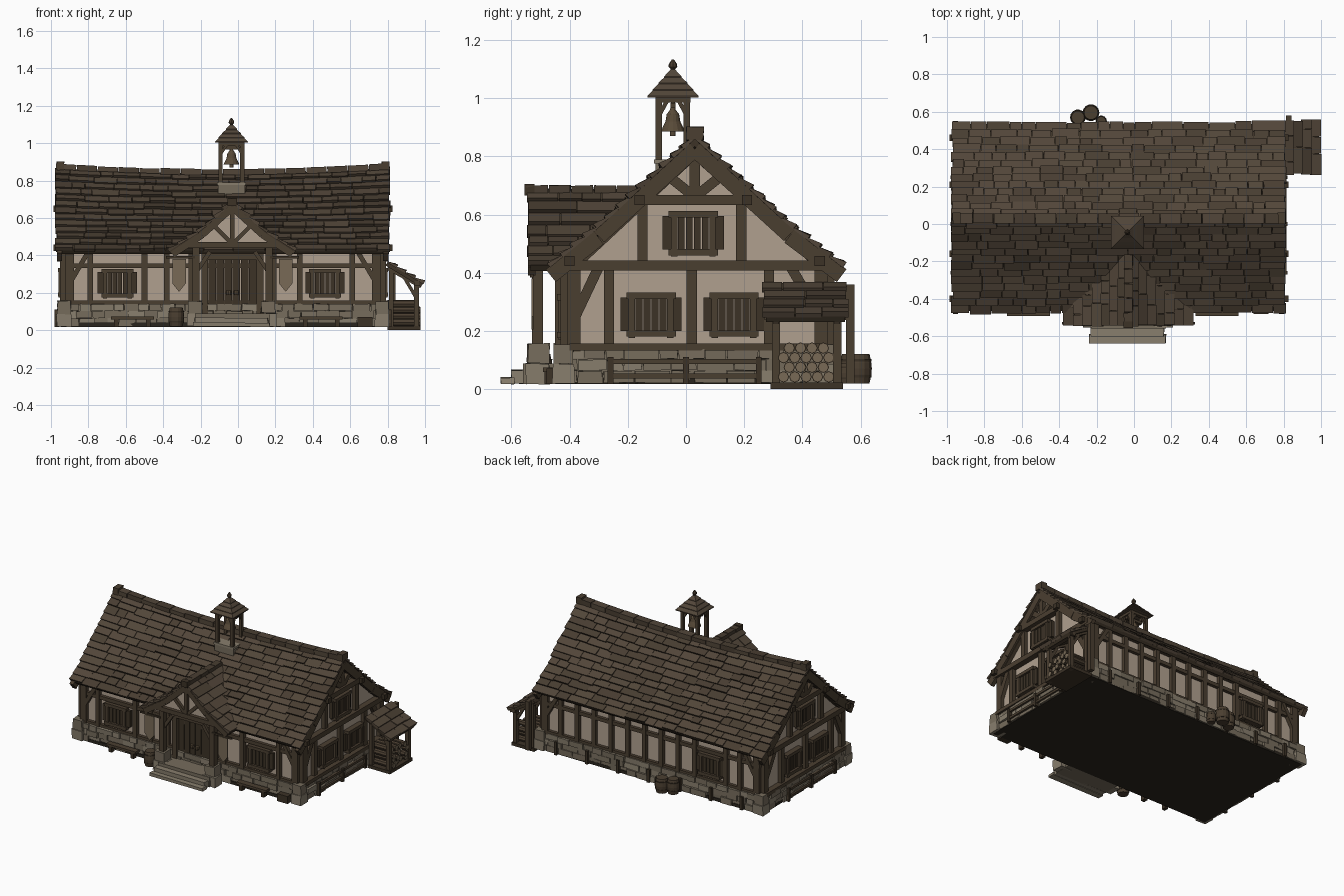
import bpy, bmesh, math, random
from mathutils import Vector as V

if "Cube" in bpy.data.objects:
    bpy.data.objects.remove(bpy.data.objects["Cube"])
random.seed(7)
R = random.uniform

def srgb(*c):
    return tuple(((v / 255 + .055) / 1.055) ** 2.4 for v in c) + (1,)
COL = {'shingle': (82, 70, 57), 'shingle_dark': (72, 61, 49), 'timber': (74, 62, 48), 'timber_dark': (60, 50, 38),
       'plaster': (176, 160, 143), 'stone': (118, 108, 92), 'stone_pale': (136, 126, 109),
       'underside': (42, 37, 29), 'tan': (120, 106, 86), 'bronze': (88, 74, 56)}
MATS = {}
for n, c in COL.items():
    MATS[n] = bpy.data.materials.new(n)
    MATS[n].diffuse_color = srgb(*c)
parts = {}

# ---- helpers: every named part collects its solids in one bmesh
def solid(name, mat, verts, faces):
    bm, ml = parts.setdefault(name, (bmesh.new(), []))
    if mat not in ml:
        ml.append(mat)
    vs = [bm.verts.new(v) for v in verts]
    for f in faces:
        bm.faces.new([vs[i] for i in f]).material_index = ml.index(mat)

def prism(name, mat, a, b):
    n = len(a)
    solid(name, mat, a + b, [range(n), range(2 * n - 1, n - 1, -1)] +
          [(i, (i + 1) % n, (i + 1) % n + n, i + n) for i in range(n)])

def box(name, mat, a, b, j=0):
    f = lambda z: [V((x + R(-j, j), y + R(-j, j), z + R(-j, j)))
                   for x, y in ((a[0], a[1]), (b[0], a[1]), (b[0], b[1]), (a[0], b[1]))]
    prism(name, mat, f(a[2]), f(b[2]))

def beam(name, mat, p, q, w, d, up=(0, 0, 1)):
    p, q, up = V(p), V(q), V(up)
    t = (q - p).normalized()
    if abs(t.dot(up)) > .95:
        up = V((0, 1, 0))
    s = t.cross(up).normalized()
    n = s.cross(t) * d / 2
    s *= w / 2
    ring = lambda c: [c - s - n, c + s - n, c + s + n, c - s + n]
    prism(name, mat, ring(p), ring(q))

def lathe(name, mat, c, prof, n=14, axis='z', rot=0):
    rings = []
    for r, h in prof:
        rings.append([V(c) + (V((r * math.cos(a), r * math.sin(a), h)) if axis == 'z' else
                     V((h, r * math.cos(a), r * math.sin(a)))) for a in (2 * math.pi * i / n + rot for i in range(n))])
    fs = [range(n), range(len(prof) * n - 1, (len(prof) - 1) * n - 1, -1)]
    for k in range(len(prof) - 1):
        fs += [(k * n + i, k * n + (i + 1) % n, (k + 1) * n + (i + 1) % n, (k + 1) * n + i) for i in range(n)]
    solid(name, mat, sum(rings, []), fs)

# wall frames: along the wall, height, outward distance
front = lambda u, z, d: V((u, -.405 - d, z))
back = lambda u, z, d: V((u, .485 + d, z))
right = lambda u, z, d: V((.765 + d, u, z))
left = lambda u, z, d: V((-.925 - d, u, z))

def plate(name, mat, W, u0, u1, z0, z1, d0, d1, j=0):
    box(name, mat, W(u0, z0, d0), W(u1, z1, d1), j)

def strut(name, W, p, q, w=.035, d=.03, mat='timber'):
    beam(name, mat, W(*p, d / 2 - .004), W(*q, d / 2 - .004), w, d, W(0, 0, 1) - W(0, 0, 0))

def window(W, u, z, w=.11, h=.13):
    n = 'shuttered_windows'
    for k in range(4):
        a = u - w / 2 + k * w / 4
        plate(n, 'timber_dark', W, a + .002, a + w / 4 - .002, z - h / 2, z + h / 2, 0, .02 + R(0, .006))
    for s in (-1, 1):
        plate(n, 'timber', W, u + s * w / 2, u + s * (w / 2 + .022), z - h / 2 - .015, z + h / 2 + .012, 0, .035)
        plate(n, 'timber_dark', W, u + s * (w / 2 + .022), u + s * (w / 2 + .05), z - h / 2 + .01, z + h / 2 - .005, 0, .022)
        plate(n, 'timber', W, u - w / 2 - .03, u + w / 2 + .03, z + s * h / 2 - .01, z + s * h / 2 + .012, 0, .038)

def at(prof, t):
    L = [math.dist(prof[i], prof[i + 1]) for i in range(len(prof) - 1)]
    s = t * sum(L)
    for i, l in enumerate(L):
        if s <= l or i == len(L) - 1:
            return [prof[i][k] + (prof[i + 1][k] - prof[i][k]) * s / l for k in (0, 1)]
        s -= l

def roof(name, prof, F, span, rows, cells=1):
    def slab(mat, u, w, t0, t1, lo, hi, th):
        q = [F(u, *at(prof, t0)), F(u + w, *at(prof, t0)), F(u + w, *at(prof, t1)), F(u, *at(prof, t1))]
        n = (q[1] - q[0]).cross(q[3] - q[0]).normalized()
        n = n if n.z > 0 else -n
        prism(name, mat, [p - n * th for p in q], [q[0] + n * hi, q[1] + n * hi, q[2] + n * lo, q[3] + n * lo])
    for i in range(rows):
        t0, t1 = i / rows, (i + 1) / rows
        u0, u1 = span(at(prof, t0)[1])
        for c in range(cells):
            w = (u1 - u0 - .02) / cells
            slab('timber_dark', u0 + .01 + c * w, w, t0, t1, 0, 0, .022)
        u = u0 + R(-.006, .006)
        while u < u1 - .005:
            w = R(.06, .17)
            w = u1 - u + R(-.006, .006) if u1 - u - w < .05 else w
            slab(random.choice(('shingle', 'shingle', 'shingle_dark')), u + .0015, w - .003, t0, t1 + R(-.006, .012),
                 R(.012, .02), .003, .004)
            u += w

# ---- foundation, walls
X0, X1, Y0, Y1 = -.925, .765, -.405, .485
box('ground_slab', 'underside', (-.95, -.44, .018), (.79, .515, .04))
box('foundation', 'stone', (-.945, -.425, .03), (.785, .505, .135))
for W, a, b in ((front, -.96, .8), (back, -.96, .8), (right, -.45, .525), (left, -.45, .525)):
    for z0, z1 in ((.022, .062), (.064, .102), (.104, .14)):
        u = a
        while u < b - .01:
            w = R(.05, .13)
            w = b - u if b - u - w < .05 else w
            plate('foundation', random.choice(('stone', 'stone', 'stone_pale')), W, u + .002, u + w - .002, z0, z1,
                  0, R(.024, .042), .002)
            u += w
for x in (-.93, .77):
    for y in (-.42, .495):
        box('corner_stones', 'stone_pale', (x - .04, y - .038, .02), (x + .04, y + .038, .085), .003)
        box('corner_stones', 'stone', (x - .035, y - .033, .085), (x + .035, y + .033, .155), .003)
shape = [(Y0, .1), (Y1, .1), (Y1, .45), (.03, .8), (Y0, .44)]
prism('plaster_walls', 'plaster', [V((X0, *p)) for p in shape], [V((X1, *p)) for p in shape])

# ---- timber framing on the gables, mirrored left and right
for W in (right, left):
    n = 'gable_timbers'
    for y in (-.385, -.265, .02, .285, .465):
        strut(n, W, (y, .13), (y, .43), .045 if abs(y - .03) > .38 else .035)
    for z, a, b, w in ((.425, -.42, .5, .035), (.65, -.18, .22, .035), (.145, -.4, .48, .025)):
        strut(n, W, (a, z), (b, z), w, .045)
    for a, b in (((.03, .81), (-.4, .41)), ((.03, .81), (.48, .41)), ((-.15, .43), (-.15, .65)),
                 ((.19, .43), (.19, .65)), ((.03, .66), (.03, .8)), ((.03, .66), (-.07, .74)),
                 ((.03, .66), (.13, .74)), ((-.385, .24), (-.3, .42)), ((.465, .24), (.36, .42))):
        strut(n, W, a, b)
    for y, z in ((-.12, .255), (.165, .255), (.025, .535)):
        window(W, y, z)
# front and back framing
for W, us in ((front, (-.9, -.79, -.5, -.38, -.25, .19, .33, .61, .74)),
              (back, (-.9, -.77, -.66, -.42, -.29, -.16, -.03, .1, .23, .36, .49, .62, .74))):
    for u in us:
        strut('long_wall_timbers', W, (u, .13), (u, .44), .045 if u in (-.9, .74) else .03)
    for z in (.43, .345, .145):
        strut('long_wall_timbers', W, (X0, z), (X1, z), .025, .026)
    for u, s in ((-.9, 1), (.74, -1)):
        strut('long_wall_timbers', W, (u, .25), (u + s * .1, .42), .025)
window(front, -.645, .25)
window(front, .465, .25)
window(back, -.54, .25)

# ---- main roof with sagging ridge
def main_f(u, y, z):
    return V((u, y, z - .03 * (1 - ((u + .085) / .895) ** 2) * max(0, (z - .43) / .44)))
PF = [(.03, .865), (-.3, .56), (-.465, .425)]
PB = [(.03, .865), (.355, .565), (.535, .425)]
for p in (PF, PB):
    roof('main_roof', p, main_f, lambda z: (-.975, .81), 13, 8)
    for x in (-.955, .79):
        for a, b in zip(p, p[1:]):
            beam('bargeboards', 'timber', (x, a[0], a[1] - .04), (x, b[0], b[1] - .035), .028, .055)
for y, z in ((.21, .65), (-.16, .65), (-.4, .44), (.46, .44)):
    for s, x in ((-1, X0), (1, X1)):
        beam('purlin_ends', 'timber_dark', (x, y, z), (x + s * .062, y, z), .035, .035)
for k in range(16):
    u = -.975 + k * 1.785 / 16
    a, b = main_f(u + .002, .03, .876), main_f(u + .11, .03, .876)
    beam('ridge_cap', 'shingle_dark' if k % 2 else 'shingle', a, b, R(.05, .06), R(.026, .036))
for x in (-.95, .79):
    box('ridge_cap', 'timber', (x - .02, .0, .855), (x + .02, .06, .902), .002)

# ---- porch
CX = -.03
ymain = lambda z: .03 - (.865 - z) / .305 * .33 if z > .56 else -.3 - (.56 - z) / .13 * .17
for s in (-1, 1):
    roof('porch_roof', [(0, .685), (.16, .54), (.34, .425)], lambda u, h, z, s=s: V((CX + s * h, u, z)),
         lambda z: (-.545, ymain(z) + .04), 7)
    for a, b in (((0, .655), (.16, .51)), ((.16, .51), (.32, .405))):
        beam('porch_truss', 'timber', (CX + s * a[0], -.53, a[1]), (CX + s * b[0], -.53, b[1]), .025, .035)
    beam('porch_truss', 'timber', (CX, -.525, .46), (CX + s * .1, -.525, .56), .02, .022)
    beam('porch_truss', 'timber', (CX + s * .2, -.51, .3), (CX + s * .12, -.51, .42), .02, .022)
    px = CX + s * .195
    beam('porch_posts', 'timber', (px, -.51, .15), (px, -.51, .47), .038, .038)
    beam('porch_posts', 'timber', (px, -.52, .44), (px, -.39, .44), .03, .03)
    box('porch_piers', 'stone_pale', (px - .05, -.55, .02), (px + .04, -.47, .09), .004)
    box('porch_piers', 'stone', (px - .04, -.545, .09), (px + .035, -.47, .155), .004)
    # hanging banners
    bx = CX + s * .285
    beam('banner_rods', 'timber_dark', (CX + s * .2, -.53, .39), (CX + s * .355, -.53, .39), .012, .012)
    cloth = [(-.036, .38), (.036, .38), (.036, .25), (0, .205), (-.036, .25)]
    prism('banners', 'tan', [V((bx + x, -.532, z)) for x, z in cloth], [V((bx + x, -.524, z)) for x, z in cloth])
gab = [(-.24, .45), (.24, .45), (.14, .53), (0, .65), (-.14, .53)]
prism('porch_gable', 'plaster', [V((CX + x, -.515, z)) for x, z in gab], [V((CX + x, -.5, z)) for x, z in gab])
beam('porch_truss', 'timber', (CX - .25, -.525, .455), (CX + .25, -.525, .455), .03, .03)
beam('porch_truss', 'timber', (CX, -.525, .45), (CX, -.525, .66), .024, .024)
box('porch_truss', 'timber_dark', (CX - .025, -.555, .665), (CX + .025, -.52, .705))
for k in range(5):
    box('porch_ridge', 'shingle_dark', (CX - .024, -.55 + k * .078, .675), (CX + .024, -.475 + k * .078, .7), .002)
box('porch_steps', 'stone', (CX - .2, -.56, .018), (CX + .2, -.4, .088))
box('porch_steps', 'stone_pale', (CX - .2, -.6, .018), (CX + .19, -.55, .065), .003)
box('porch_steps', 'stone_pale', (CX - .21, -.638, .018), (CX + .2, -.59, .04), .003)
for k in range(6):
    x = CX - .13 + k * .26 / 6
    plate('door', 'timber_dark', front, x + .0015, x + .042, .088, .38, 0, .022 + R(0, .004))
for s in (-1, 1):
    plate('door_frame', 'timber', front, CX + s * .13, CX + s * .165, .088, .41, 0, .045)
    lathe('door_handles', 'bronze', (CX + s * .02, -.437, .2), [(.012, -.012), (.014, 0), (.012, .012)], 8)
plate('door_frame', 'timber', front, CX - .165, CX + .165, .375, .415, 0, .048)

# ---- bell turret
TX, TY = -.035, -.045
box('turret_base', 'stone', (TX - .072, TY - .06, .72), (TX + .072, TY + .06, .785))
box('turret_base', 'stone_pale', (TX - .078, TY - .065, .775), (TX + .078, TY + .065, .79))
for sx in (-1, 1):
    for sy in (-1, 1):
        x, y = TX + sx * .058, TY + sy * .048
        beam('turret_posts', 'timber', (x, y, .75), (x, y, 1.01), .022, .022)
        beam('turret_braces', 'timber', (x, y, .94), (x - sx * .035, y, .995), .014, .014)
        beam('turret_braces', 'timber', (x, y, .94), (x, y - sy * .03, .995), .014, .014)
    beam('turret_braces', 'timber', (TX + sx * .058, TY - .06, .995), (TX + sx * .058, TY + .06, .995), .022, .02)
    beam('turret_braces', 'timber', (TX - .07, TY + sx * .048, .995), (TX + .07, TY + sx * .048, .995), .022, .02)
q = math.sqrt(2)
for r0, r1, z0, z1 in ((.088, .066, 1.002, 1.03), (.07, .046, 1.024, 1.053), (.05, .026, 1.047, 1.075), (.03, .008, 1.069, 1.098)):
    lathe('turret_roof', 'shingle', (TX, TY, 0), [(r0 * q, z0), (r0 * q, z0 + .006), (r1 * q, z1)], 4, rot=math.pi / 4)
lathe('turret_finial', 'timber', (TX, TY, 0), [(.008, 1.085), (.008, 1.1), (.015, 1.108), (.014, 1.118), (.004, 1.133)], 8)
lathe('bell', 'bronze', (TX, TY, 0), [(.01, .87), (.01, .885), (.042, .885), (.036, .9), (.026, .92), (.022, .945), (.01, .96), (.006, .99)])
beam('bell_yoke', 'timber', (TX - .06, TY, .975), (TX + .06, TY, .975), .018, .018)

# ---- lean-to with firewood
roof('lean_to_roof', [(.8, .365), (.99, .25)], lambda u, x, z: V((x, u, z)), lambda z: (.265, .557), 4)
for y in (.31, .52):
    beam('lean_to_posts', 'timber', (.955, y, 0), (.955, y, .265), .028, .028)
    beam('lean_to_posts', 'timber', (.82, y, .02), (.82, y, .335), .024, .024)
    beam('lean_to_posts', 'timber', (.8, y, .335), (.98, y, .235), .02, .025)
    beam('lean_to_posts', 'timber', (.955, y, .17), (.89, y, .28), .016, .018)
beam('lean_to_posts', 'timber', (.955, .27, .25), (.955, .55, .25), .025, .025)
beam('lean_to_posts', 'timber', (.828, .565, .02), (.828, .565, .36), .03, .03)
box('lean_to_floor', 'timber_dark', (.8, .29, 0), (.975, .54, .022))
for r in range(4):
    for k in range(5 - r % 2):
        c = (0, .335 + k * .039 + (r % 2) * .02, .042 + r * .033)
        x = .955 + R(-.015, .02)
        lathe('firewood', 'timber', c, [(.0195, .8), (.0195, x)], 8, 'x')
        lathe('firewood_ends', 'tan', c, [(.016, x - .01), (.016, x + .002)], 8, 'x')

# ---- barrels, benches, crate and rails
def barrel(x, y, r, h):
    lathe('barrels', 'timber', (x, y, .02), [(r * .82, 0), (r * .96, h * .3), (r, h * .5), (r * .96, h * .7), (r * .82, h)])
    for f in (.2, .75):
        lathe('barrel_hoops', 'timber_dark', (x, y, .02 + h * f), [(r * .97, 0), (r * .99, h * .08)])
barrel(-.23, .595, .045, .1)
barrel(-.3, .57, .042, .1)
barrel(-.175, .55, .03, .07)
barrel(-.33, -.5, .042, .1)
for a, b in ((-.68, -.45), (.33, .56)):
    box('benches', 'timber', (a, -.492, .058), (b, -.45, .074))
    for x in (a + .03, b - .03):
        box('benches', 'timber_dark', (x - .012, -.487, .018), (x + .012, -.455, .06))
box('crate', 'timber_dark', (.64, -.48, .018), (.72, -.44, .07))
for W in (right, left):
    for z in (.045, .095):
        strut('side_rails', lambda u, v, d, W=W: W(u, v, d + .04), (-.27, z), (.26, z), .016, .014)
    for y in (-.26, 0, .25):
        plate('side_rails', 'timber_dark', W, y - .01, y + .01, .018, .11, .03, .055)
for k in range(7):
    u = -.8 + k * .24
    plate('back_stakes', 'timber_dark', back, u - .01, u + .01, .018, .11, .03, .05)

# ---- turn the collected parts into objects
for name, (bm, ml) in parts.items():
    bmesh.ops.recalc_face_normals(bm, faces=bm.faces)
    me = bpy.data.meshes.new(name)
    bm.to_mesh(me)
    bm.free()
    for m in ml:
        me.materials.append(MATS[m])
    bpy.context.collection.objects.link(bpy.data.objects.new(name, me))

for m in bpy.data.materials:
    if m.users and not m.is_grease_pencil:
        m.use_nodes = True
        m.node_tree.nodes["Principled BSDF"].inputs["Base Color"].default_value = m.diffuse_color
